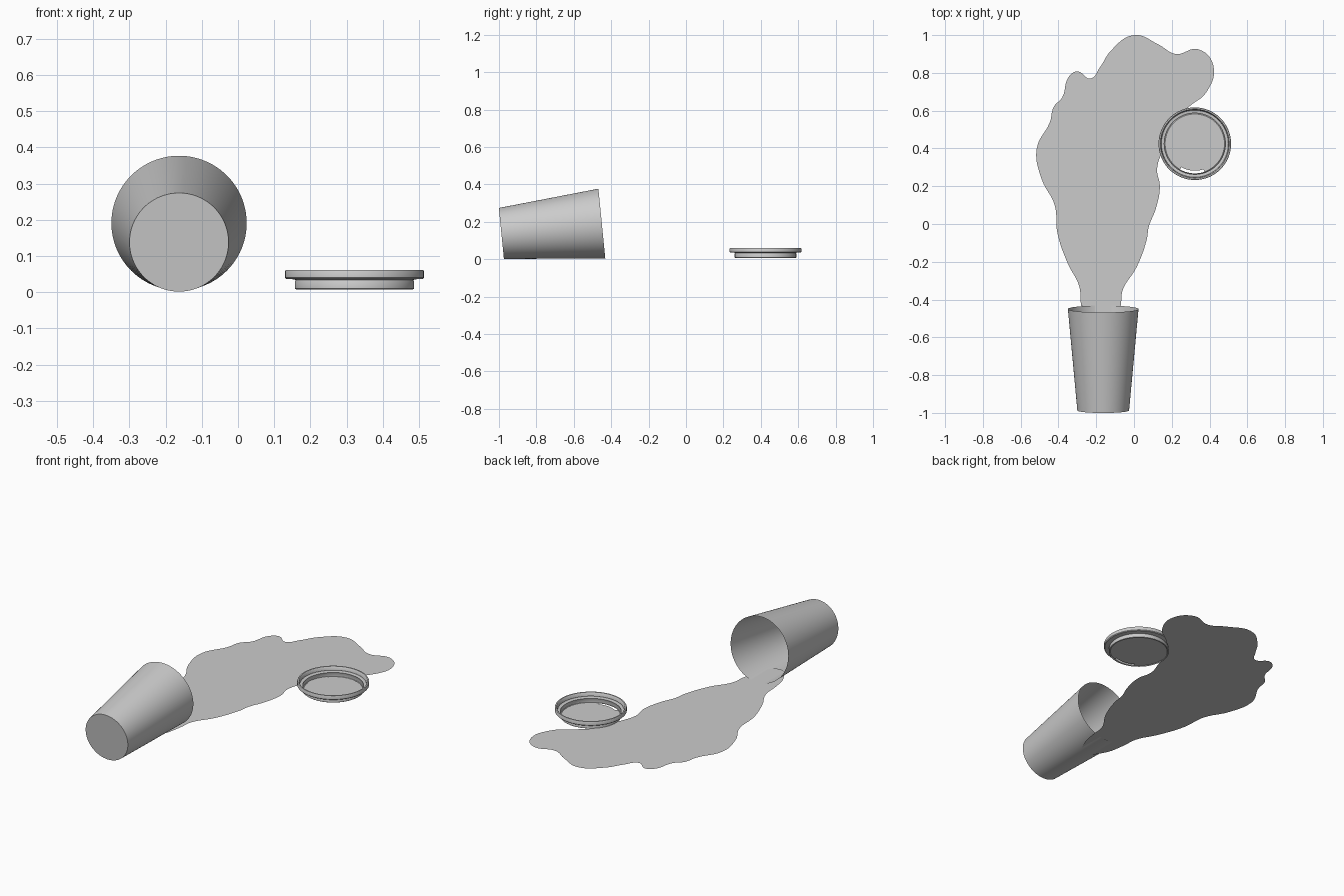
import bpy, bmesh, math
from mathutils import Vector, Matrix

if "Cube" in bpy.data.objects:
    bpy.data.objects.remove(bpy.data.objects["Cube"])


def lathe(name, profile, segments=96, drop=None):
    """Revolve (radius, z) points about z; drop(ring, degrees) leaves faces out."""
    bm = bmesh.new()
    rings = []
    for r, z in profile:
        if r == 0:
            rings.append([bm.verts.new((0, 0, z))] * segments)
        else:
            rings.append([bm.verts.new((r * math.cos(a), r * math.sin(a), z))
                          for a in (2 * math.pi * i / segments for i in range(segments))])
    for k, (a, b) in enumerate(zip(rings, rings[1:])):
        for i in range(segments):
            if drop and drop(k, 360 * i / segments):
                continue
            j = (i + 1) % segments
            loop = [a[i], b[i], b[j], a[j]]
            bm.faces.new(list(dict.fromkeys(loop)))
    bmesh.ops.recalc_face_normals(bm, faces=bm.faces)
    mesh = bpy.data.meshes.new(name)
    bm.to_mesh(mesh)
    bm.free()
    obj = bpy.data.objects.new(name, mesh)
    bpy.context.collection.objects.link(obj)
    select(obj)
    bpy.ops.object.shade_smooth_by_angle(angle=math.radians(35))
    return obj


def select(obj):
    bpy.ops.object.select_all(action='DESELECT')
    obj.select_set(True)
    bpy.context.view_layer.objects.active = obj


# Tipped-over cup: thin tapered shell, open at the rim
base, rim = Vector((-0.163, -0.987, 0.138)), Vector((-0.163, -0.45, 0.191))
axis = rim - base
cup = lathe("cup", [(0, 0), (0.137, 0), (0.187, axis.length)])
cup.matrix_world = Matrix.Translation(base) @ axis.to_track_quat('Z', 'Y').to_matrix().to_4x4()

# Upturned lid: shallow tray with a rolled rim and a sip slot in its floor
lid_profile = [(0, .012), (.143, .012), (.157, .012), (.162, .008), (.1645, .010),
               (.1645, .030), (.162, .034), (.172, .036), (.188, .036), (.192, .040),
               (.192, .057), (.190, .061), (.183, .061), (.179, .056), (.177, .040)]
lid = lathe("lid", lid_profile, drop=lambda k, deg: k == 1 and 240 <= deg < 288)
lid.location = (0.322, 0.425, 0)

# Spilled liquid: flat smooth-edged puddle with a tongue running into the cup
outline = [(0, 1), (.13, .95), (.22, .9), (.34, .925), (.42, .84), (.385, .7), (.29, .62),
           (.2, .53), (.155, .4), (.122, .29), (.137, .2), (.115, .08), (.078, -.015),
           (.068, -.08), (.013, -.23), (-.06, -.35), (-.07, -.43), (-.1, -.55),
           (-.17, -.63), (-.25, -.55), (-.28, -.43), (-.29, -.33), (-.35, -.21),
           (-.405, -.05), (-.42, .1), (-.49, .24), (-.515, .4), (-.445, .54),
           (-.425, .62), (-.38, .67), (-.345, .78), (-.3, .808), (-.23, .77),
           (-.18, .83), (-.12, .92)]
curve = bpy.data.curves.new("puddle", 'CURVE')
curve.dimensions = '2D'
curve.fill_mode = 'BOTH'
curve.resolution_u = 6
spline = curve.splines.new('BEZIER')
spline.bezier_points.add(len(outline) - 1)
for point, (x, y) in zip(spline.bezier_points, outline):
    point.co = (x, y, 0)
    point.handle_left_type = point.handle_right_type = 'AUTO'
spline.use_cyclic_u = True
puddle = bpy.data.objects.new("puddle", curve)
puddle.location.z = 0.01
bpy.context.collection.objects.link(puddle)
select(puddle)
bpy.ops.object.convert(target='MESH')
